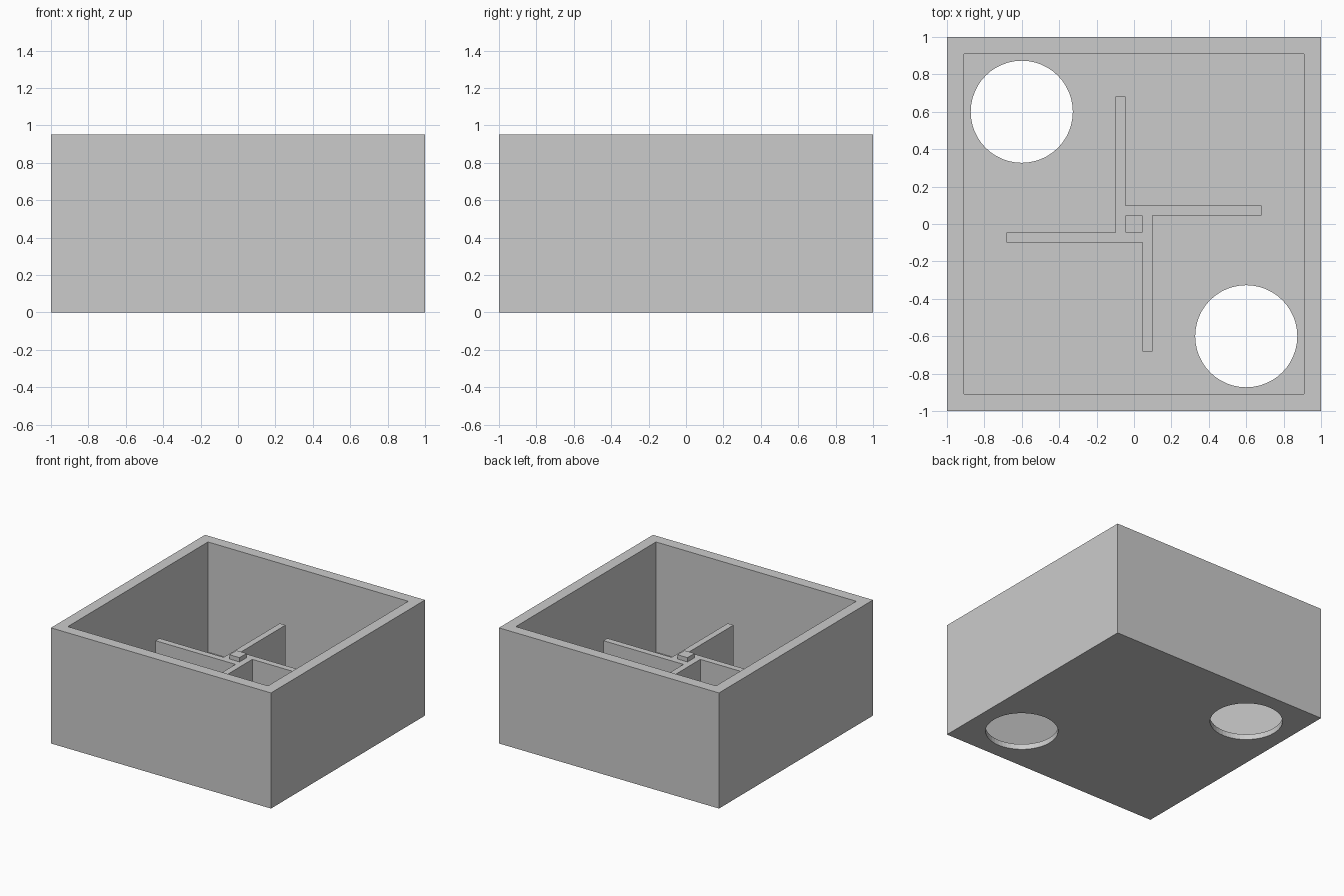
import bpy, bmesh
from math import pi

if "Cube" in bpy.data.objects:
    bpy.data.objects.remove(bpy.data.objects["Cube"])

WALL_IN, HEIGHT, FLOOR = 0.91, 0.95, 0.045
RIB_TOP, POST_TOP = 0.585, 0.62
RIB_IN, RIB_OUT, RIB_END = 0.046, 0.098, 0.683


def prism(name, outline, z0, z1):
    """Extrude a closed counter-clockwise outline from z0 to z1."""
    bm = bmesh.new()
    face = bm.faces.new([bm.verts.new((x, y, z0)) for x, y in outline])
    ext = bmesh.ops.extrude_face_region(bm, geom=[face], use_keep_orig=True)
    verts = [g for g in ext["geom"] if isinstance(g, bmesh.types.BMVert)]
    bmesh.ops.translate(bm, verts=verts, vec=(0, 0, z1 - z0))
    bmesh.ops.recalc_face_normals(bm, faces=bm.faces)
    mesh = bpy.data.meshes.new(name)
    bm.to_mesh(mesh)
    bm.free()
    obj = bpy.data.objects.new(name, mesh)
    bpy.context.collection.objects.link(obj)
    return obj


def square(h):
    return [(-h, -h), (h, -h), (h, h), (-h, h)]


def cut(target, cutter):
    mod = target.modifiers.new("cut", 'BOOLEAN')
    mod.operation, mod.solver, mod.object = 'DIFFERENCE', 'EXACT', cutter
    bpy.context.view_layer.objects.active = target
    bpy.ops.object.modifier_apply(modifier=mod.name)
    bpy.data.objects.remove(cutter)


# open tray
tray = prism("tray", square(1), 0, HEIGHT)
cut(tray, prism("cavity_cutter", square(WALL_IN), FLOOR, HEIGHT + 0.2))

# round holes in two opposite floor corners
for s in (-1, 1):
    bpy.ops.mesh.primitive_cylinder_add(vertices=48, radius=0.273, depth=0.3,
                                        location=(0.6 * s, -0.6 * s, 0))
    cut(tray, bpy.context.object)

# four offset divider ribs, one outline turned by quarter steps
outline = []
arm = [(-RIB_IN, RIB_OUT), (-RIB_IN, RIB_END), (-RIB_OUT, RIB_END)]
for _ in range(4):
    outline += arm
    arm = [(-y, x) for x, y in arm]
prism("divider_ribs", outline, FLOOR, RIB_TOP)

# raised square post between the ribs
prism("centre_post", square(RIB_IN), RIB_TOP, POST_TOP)
